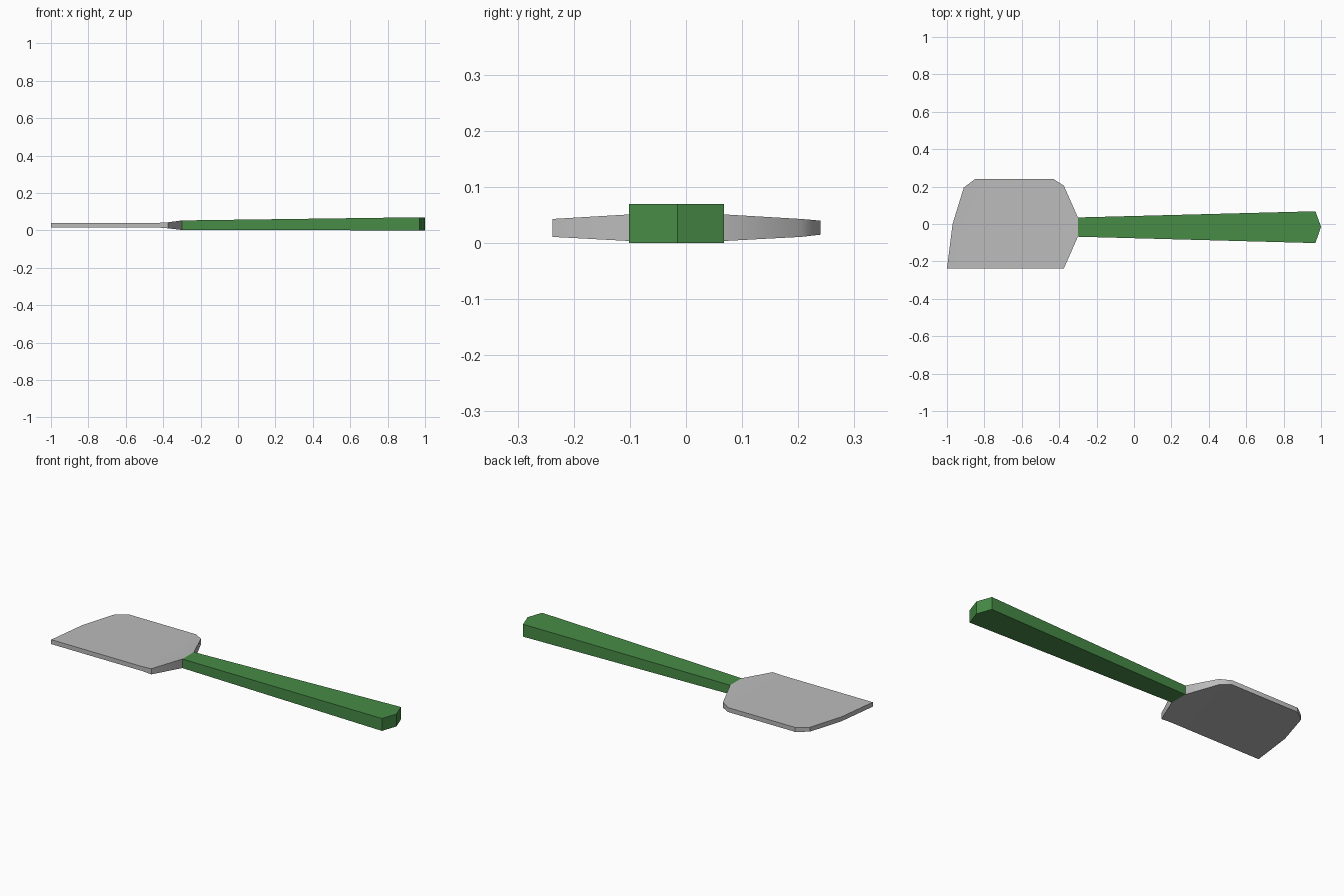
import bpy, bmesh, math

if "Cube" in bpy.data.objects:
    bpy.data.objects.remove(bpy.data.objects["Cube"])

def material(name, rgb):
    m = bpy.data.materials.new(name)
    m.diffuse_color = (*rgb, 1)
    m.use_nodes = True
    m.node_tree.nodes["Principled BSDF"].inputs["Base Color"].default_value = m.diffuse_color
    return m

def slab(name, faces, zrange, mat):
    """Double-sided slab from plan-view polygons; zrange(x) gives bottom and top."""
    bm = bmesh.new()
    cache = {}
    def vert(p, side):
        if (p, side) not in cache:
            cache[p, side] = bm.verts.new((p[0], p[1], zrange(p[0])[side]))
        return cache[p, side]
    edges = [(f[i], f[(i + 1) % len(f)]) for f in faces for i in range(len(f))]
    for f in faces:
        bm.faces.new([vert(p, 1) for p in f])
        bm.faces.new([vert(p, 0) for p in reversed(f)])
    for a, b in edges:                      # outer rim only
        if (b, a) not in edges:
            bm.faces.new([vert(a, 0), vert(b, 0), vert(b, 1), vert(a, 1)])
    bmesh.ops.recalc_face_normals(bm, faces=bm.faces)
    me = bpy.data.meshes.new(name)
    bm.to_mesh(me)
    bm.free()
    me.materials.append(mat)
    ob = bpy.data.objects.new(name, me)
    bpy.context.collection.objects.link(ob)
    return ob

def lerp_table(table):
    def f(x):
        for (x0, a0, b0), (x1, a1, b1) in zip(table, table[1:]):
            if x <= x1:
                t = max(0, (x - x0) / (x1 - x0))
                return a0 + (a1 - a0) * t, b0 + (b1 - b0) * t
        return table[-1][1:]
    return f

steel = material("steel_grey", (0.50, 0.50, 0.50))
green = material("handle_green", (0.063, 0.26, 0.063))

# Flat blade, flaring in thickness toward the neck
blade = slab("blade", [
    [(-1, -.238), (-.43, -.238), (-.43, .24), (-.85, .24), (-.91, .195), (-.97, 0)],
    [(-.43, -.238), (-.375, -.238), (-.375, .205), (-.43, .24)],
    [(-.375, -.238), (-.30, -.068), (-.30, .035), (-.375, .205)],
], lerp_table([(-.43, .015, .04), (-.375, .011, .043), (-.30, .002, .053)]), steel)

# Tapered handle with a pointed butt
handle = slab("handle", [
    [(-.30, -.068), (.97, -.102), (1, -.015), (.97, .068), (-.30, .035)],
], lerp_table([(-.30, .002, .053), (.97, 0, .07), (1, 0, .07)]), green)

# Soft shading on the blade's shallow bends
bpy.context.view_layer.objects.active = blade
blade.select_set(True)
bpy.ops.object.shade_smooth_by_angle(angle=math.radians(35))
